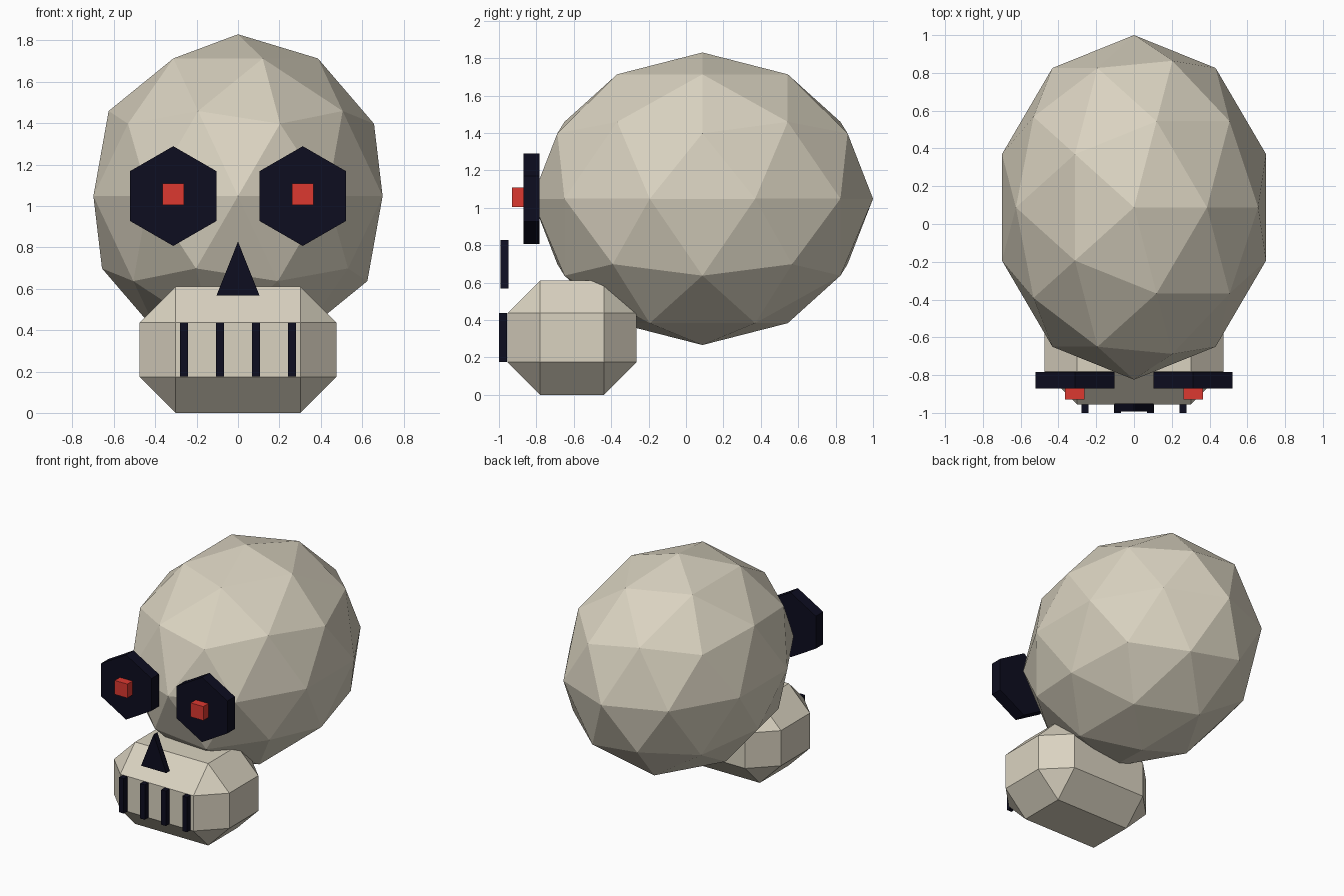
import bpy, bmesh, math
from mathutils import Matrix

if "Cube" in bpy.data.objects:
    bpy.data.objects.remove(bpy.data.objects["Cube"])


def material(name, rgb):
    m = bpy.data.materials.new(name)
    m.diffuse_color = (*rgb, 1)
    m.use_nodes = True
    m.node_tree.nodes["Principled BSDF"].inputs["Base Color"].default_value = m.diffuse_color
    return m


BONE = material("bone", (0.70, 0.65, 0.53))
DARK = material("dark navy", (0.004, 0.004, 0.014))
RED = material("red", (0.72, 0.04, 0.03))


def finish(name, bm, mat):
    bmesh.ops.recalc_face_normals(bm, faces=bm.faces)
    me = bpy.data.meshes.new(name)
    bm.to_mesh(me)
    bm.free()
    me.materials.append(mat)
    ob = bpy.data.objects.new(name, me)
    bpy.context.collection.objects.link(ob)
    return ob


def box(name, center, size, mat, bevel=0):
    bm = bmesh.new()
    bmesh.ops.create_cube(bm, size=1, matrix=Matrix.Translation(center) @ Matrix.Diagonal((*size, 1)))
    if bevel:
        bmesh.ops.bevel(bm, geom=bm.edges[:], offset=bevel, segments=1,
                        affect='EDGES', offset_type='OFFSET')
    return finish(name, bm, mat)


def plate(name, outline, y0, y1, mat):
    """Extrude an (x, z) outline along y."""
    bm = bmesh.new()
    face = bm.faces.new([bm.verts.new((x, y0, z)) for x, z in outline])
    ext = bmesh.ops.extrude_face_region(bm, geom=[face])
    verts = [g for g in ext["geom"] if isinstance(g, bmesh.types.BMVert)]
    bmesh.ops.translate(bm, verts=verts, vec=(0, y1 - y0, 0))
    return finish(name, bm, mat)


# Cranium: stretched low-poly icosphere
bm = bmesh.new()
bmesh.ops.create_icosphere(bm, subdivisions=2, radius=1,
                           matrix=Matrix.Translation((0, 0.088, 1.048)) @ Matrix.Diagonal((0.735, 0.912, 0.782, 1)))
finish("cranium", bm, BONE)

# Jaw: chamfered block
box("jaw", (0, -0.61, 0.305), (0.95, 0.69, 0.61), BONE, bevel=0.174)

# Eye sockets (hexagonal discs) and pupils
for side, s in (("left", 1), ("right", -1)):
    hexagon = [(s * 0.313 + 0.241 * math.sin(i * math.pi / 3),
                1.048 + 0.241 * math.cos(i * math.pi / 3)) for i in range(6)]
    plate(f"eye_socket_{side}", hexagon, -0.87, -0.783, DARK)
    box(f"pupil_{side}", (s * 0.313, -0.878, 1.056), (0.104, 0.104, 0.104), RED)

# Nose
plate("nose", [(-0.104, 0.567), (0.104, 0.567), (0, 0.828)], -0.993, -0.95, DARK)

# Tooth gaps
for i in range(4):
    box(f"tooth_gap_{i + 1}", ((i - 1.5) * 0.1735, -0.978, 0.306), (0.038, 0.044, 0.26), DARK)
